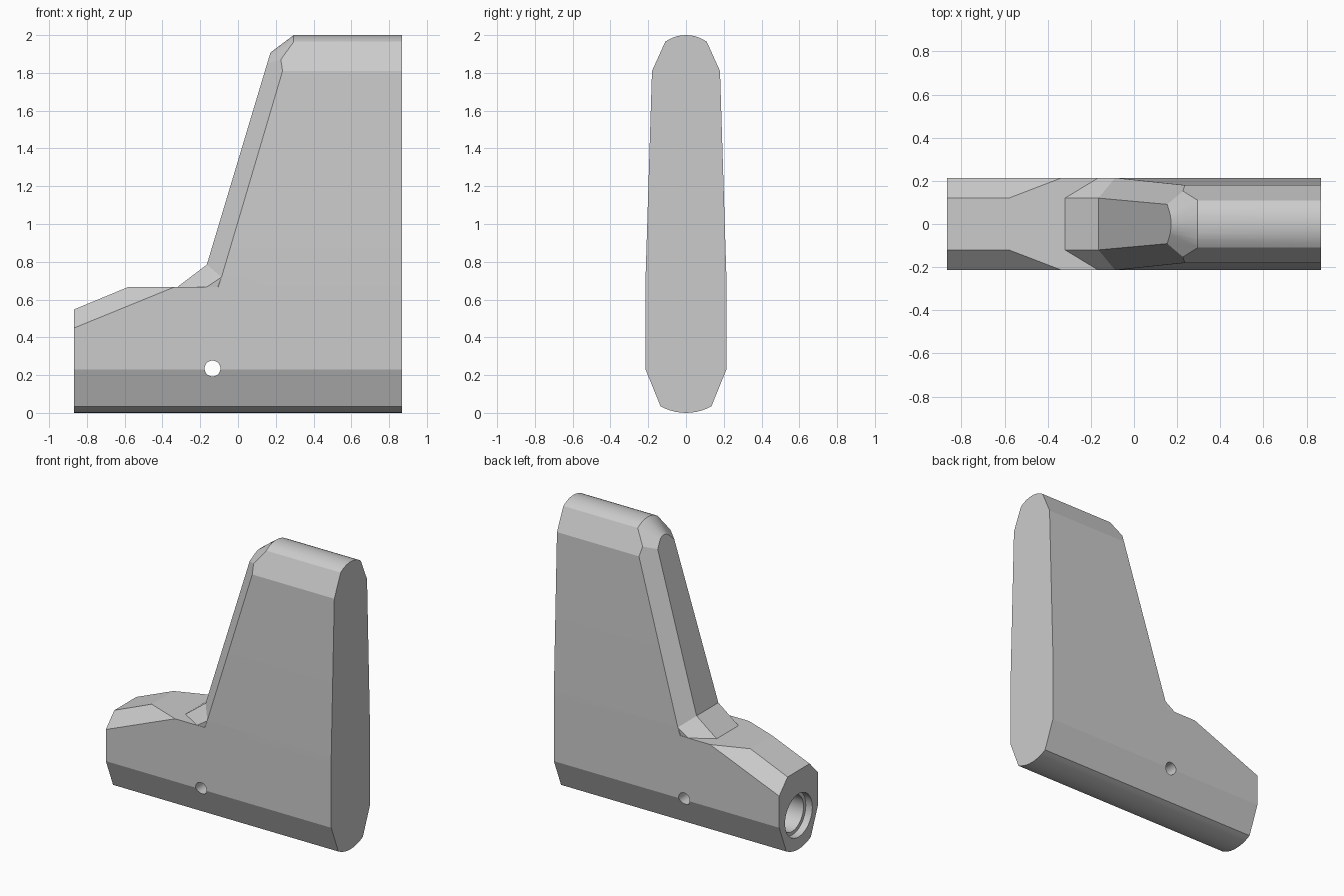
import bpy, bmesh
from math import sin, cos, radians, pi
from mathutils import Vector, Matrix

cube = bpy.data.objects.get("Cube")
if cube:
    bpy.data.objects.remove(cube, do_unlink=True)

END = 0.867     # half length
W = 0.214       # half width
DECK = 0.667    # top of the low body

grey = bpy.data.materials.new("plain_grey")
grey.use_nodes = True
colour = (0.6, 0.6, 0.6, 1)
grey.diffuse_color = colour
grey.node_tree.nodes["Principled BSDF"].inputs["Base Color"].default_value = colour


def make_object(name, bm):
    bmesh.ops.recalc_face_normals(bm, faces=bm.faces)
    mesh = bpy.data.meshes.new(name)
    bm.to_mesh(mesh)
    bm.free()
    mesh.materials.append(grey)
    obj = bpy.data.objects.new(name, mesh)
    bpy.context.collection.objects.link(obj)
    return obj


def arc(radius, centre_z, half_angle, sign, steps=10):
    """Rounded cap of the cross-section, running from one side to the other."""
    angles = [radians(half_angle * (1 - 2 * i / steps)) for i in range(steps + 1)]
    return [(radius * sin(a), centre_z + sign * radius * cos(a)) for a in angles]


def section_prism():
    """Tall rounded cross-section extruded along the whole length."""
    flank = [(W, 0.23), (W, 0.72), (0.18, 1.81)]
    top = arc(0.19, 1.81, 35.4, 1)
    bottom = arc(0.278, 0.278, 29, -1)
    outline = flank + top + [(-y, z) for y, z in reversed(flank)] + bottom[::-1]
    bm = bmesh.new()
    face = bm.faces.new([bm.verts.new((-END, y, z)) for y, z in outline])
    new = bmesh.ops.extrude_face_region(bm, geom=[face])["geom"]
    verts = [g for g in new if isinstance(g, bmesh.types.BMVert)]
    bmesh.ops.translate(bm, vec=(2 * END, 0, 0), verts=verts)
    return bm


def slice_off(bm, point, normal):
    """Remove everything on the normal side of a plane and close the cut."""
    bmesh.ops.bisect_plane(bm, geom=bm.verts[:] + bm.edges[:] + bm.faces[:],
                           plane_co=point, plane_no=normal, clear_outer=True)
    bmesh.ops.holes_fill(bm, edges=[e for e in bm.edges if e.is_boundary])


def chamfer_sides(bm, a, b, c):
    """Slice off the plane through three points, and its mirror image."""
    for side in (1, -1):
        p, q, r = (Vector((v[0], v[1] * side, v[2])) for v in (a, b, c))
        normal = (q - p).cross(r - p).normalized()
        if normal.y * side < 0:
            normal.negate()
        slice_off(bm, p, normal)


def combine(target, tool, operation):
    mod = target.modifiers.new("combine", "BOOLEAN")
    mod.operation = operation
    mod.solver = "EXACT"
    mod.object = tool
    bpy.context.view_layer.objects.active = target
    bpy.ops.object.modifier_apply(modifier=mod.name)
    bpy.data.objects.remove(tool, do_unlink=True)


def cylinder(name, radius, depth, centre, axis):
    bm = bmesh.new()
    turn = Matrix.Rotation(pi / 2, 4, axis)
    bmesh.ops.create_cone(bm, cap_ends=True, segments=40, radius1=radius, radius2=radius,
                          depth=depth, matrix=Matrix.Translation(centre) @ turn)
    return make_object(name, bm)


# Low body with a sloping, chamfered nose
bm = section_prism()
slice_off(bm, (0, 0, DECK), (0, 0, 1))
slice_off(bm, (-0.58, 0, DECK), Vector((-0.12, 0, 0.29)).normalized())
chamfer_sides(bm, (-END, W, 0.45), (-0.335, W, DECK), (-0.58, 0.12, DECK))
body = make_object("finned_body", bm)

# Upright fin with a slanted, chamfered leading edge and a conical top corner
bm = section_prism()
slice_off(bm, (-0.165, 0, 0.785), Vector((-1.1, 0, 0.33)).normalized())
chamfer_sides(bm, (-0.165, 0.12, 0.785), (0.165, 0.09, 1.885), (-0.085, W, 0.725))
for step in range(-4, 5):
    a = radians(step * 9)
    slice_off(bm, (0.295, 0.19 * sin(a), 1.81 + 0.19 * cos(a)),
              Vector((-0.09, 0.12 * sin(a), 0.12 * cos(a))).normalized())
fin = make_object("fin", bm)

# Sloped fillet where the fin meets the deck
bm = bmesh.new()
for x, y, z in [(-0.32, 0.12, DECK), (-0.165, W, DECK), (-0.085, W, 0.72), (-0.165, 0.12, 0.785),
                (-0.25, 0.1, 0.6), (0, 0.2, 0.6), (0, 0.15, 0.74)]:
    for side in (1, -1):
        bm.verts.new((x, y * side, z))
hull = bmesh.ops.convex_hull(bm, input=bm.verts[:])
bmesh.ops.dissolve_limit(bm, angle_limit=radians(1), verts=bm.verts[:], edges=bm.edges[:])
fillet = make_object("fillet", bm)

combine(body, fin, "UNION")
combine(body, fillet, "UNION")

# Stepped socket in the nose end and a pin hole across the body
combine(body, cylinder("socket", 0.125, 1.0, (-END + 0.4, 0, 0.235), "Y"), "DIFFERENCE")
combine(body, cylinder("socket_rim", 0.15, 0.1, (-END, 0, 0.235), "Y"), "DIFFERENCE")
combine(body, cylinder("pin_hole", 0.042, 1.0, (-0.135, 0, 0.235), "X"), "DIFFERENCE")

bpy.ops.object.select_all(action="DESELECT")
body.select_set(True)
bpy.context.view_layer.objects.active = body
bpy.ops.object.shade_smooth_by_angle(angle=radians(20))
